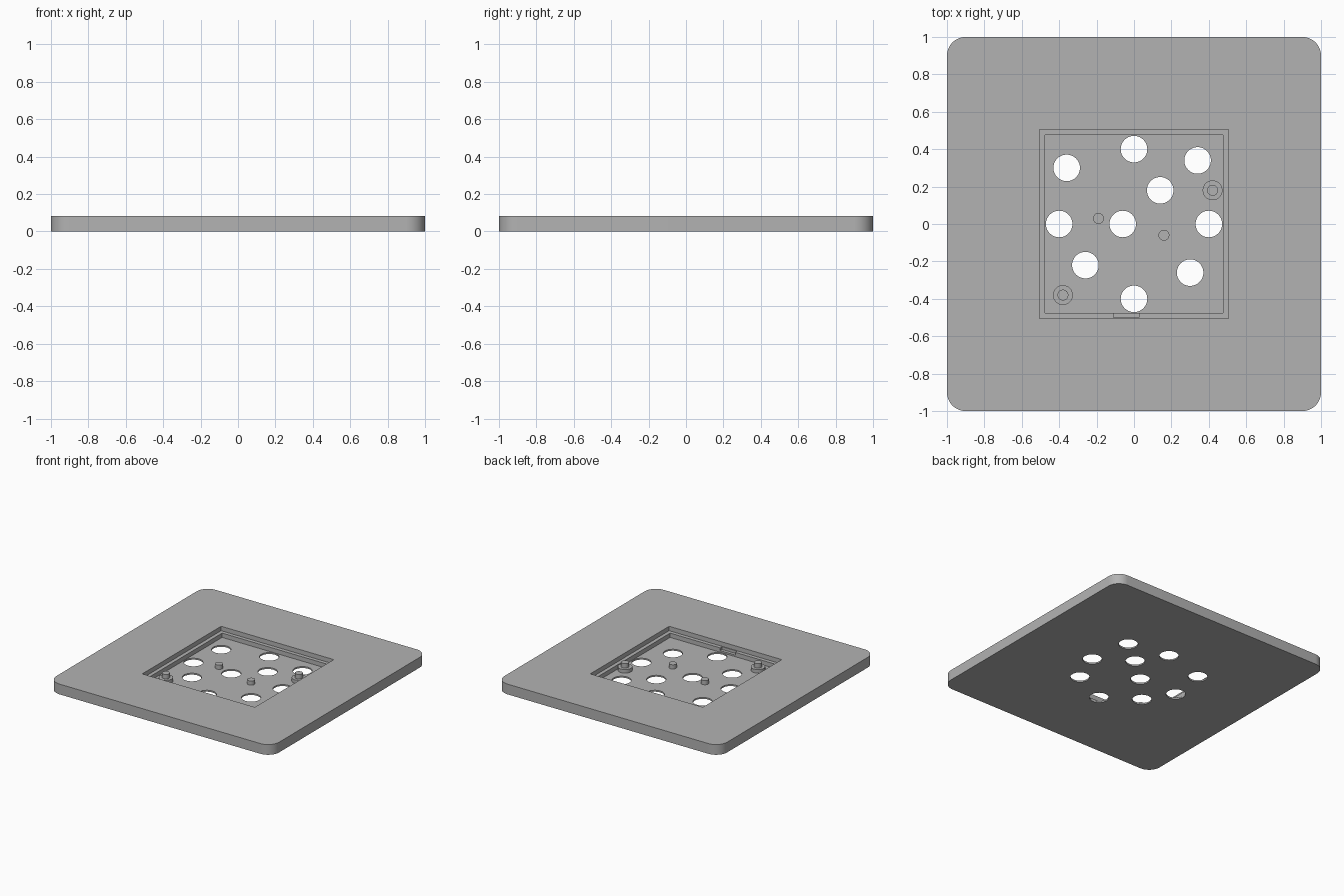
import bpy, bmesh, math

if "Cube" in bpy.data.objects:
    bpy.data.objects.remove(bpy.data.objects["Cube"])

GREY = bpy.data.materials.new("plain_grey")
GREY.diffuse_color = (0.45, 0.45, 0.45, 1)
GREY.use_nodes = True
GREY.node_tree.nodes["Principled BSDF"].inputs["Base Color"].default_value = GREY.diffuse_color

TOP, LEDGE, FLOOR = 0.083, 0.047, 0.012


def prism(name, points, z0, z1):
    """Closed solid from an outline between two heights."""
    bm = bmesh.new()
    low = bm.faces.new([bm.verts.new((x, y, z0)) for x, y in points])
    up = bmesh.ops.extrude_face_region(bm, geom=[low])
    verts = [v for v in up["geom"] if isinstance(v, bmesh.types.BMVert)]
    bmesh.ops.translate(bm, verts=verts, vec=(0, 0, z1 - z0))
    bmesh.ops.recalc_face_normals(bm, faces=bm.faces)
    me = bpy.data.meshes.new(name)
    bm.to_mesh(me)
    bm.free()
    me.materials.append(GREY)
    ob = bpy.data.objects.new(name, me)
    bpy.context.collection.objects.link(ob)
    return ob


def rect(x0, x1, y0, y1):
    return [(x0, y0), (x1, y0), (x1, y1), (x0, y1)]


def circle(x, y, r, n=48):
    return [(x + r * math.cos(2 * math.pi * i / n),
             y + r * math.sin(2 * math.pi * i / n)) for i in range(n)]


def rounded_square(half, r, n=12):
    pts = []
    for k, (sx, sy) in enumerate([(1, 1), (-1, 1), (-1, -1), (1, -1)]):
        for i in range(n + 1):
            a = math.pi / 2 * (k + i / n)
            pts.append((sx * (half - r) + r * math.cos(a),
                        sy * (half - r) + r * math.sin(a)))
    return pts


def smooth(ob):
    bpy.ops.object.select_all(action="DESELECT")
    ob.select_set(True)
    bpy.context.view_layer.objects.active = ob
    bpy.ops.object.shade_smooth_by_angle(angle=math.radians(30))


# Base plate with rounded corners
plate = prism("base_plate", rounded_square(1.0, 0.1), 0, TOP)

# Stepped pocket, ledge notch and round through holes
cutters = [
    prism("pocket_cutter", rect(-0.505, 0.505, -0.505, 0.505), LEDGE, 0.2),
    prism("recess_cutter", rect(-0.475, 0.475, -0.475, 0.475), FLOOR, 0.15),
    prism("notch_cutter", rect(-0.11, 0.027, -0.5, -0.44), 0.025, 0.14),
]
HOLES = [(-0.36, 0.30), (0, 0.40), (0.34, 0.34), (0.14, 0.18), (-0.40, 0),
         (-0.06, 0), (0.40, 0), (-0.26, -0.22), (0.30, -0.26), (0, -0.40)]
for x, y in HOLES:
    cutters.append(prism("hole_cutter", circle(x, y, 0.071), -0.1, 0.1))

for c in cutters:
    mod = plate.modifiers.new(c.name, "BOOLEAN")
    mod.operation = "DIFFERENCE"
    mod.solver = "EXACT"
    mod.object = c
bpy.context.view_layer.objects.active = plate
for mod in list(plate.modifiers):
    bpy.ops.object.modifier_apply(modifier=mod.name)
for c in cutters:
    bpy.data.objects.remove(c, do_unlink=True)
smooth(plate)

# Support bosses with locating pins
for i, (x, y) in enumerate([(0.42, 0.18), (-0.38, -0.38)]):
    smooth(prism(f"boss_{i}", circle(x, y, 0.053), FLOOR - 0.004, 0.041))
    smooth(prism(f"boss_pin_{i}", circle(x, y, 0.029, 32), 0.04, 0.077))

# Small support posts
for i, (x, y) in enumerate([(-0.19, 0.03), (0.16, -0.06)]):
    smooth(prism(f"post_{i}", circle(x, y, 0.029, 32), FLOOR - 0.004, 0.046))
